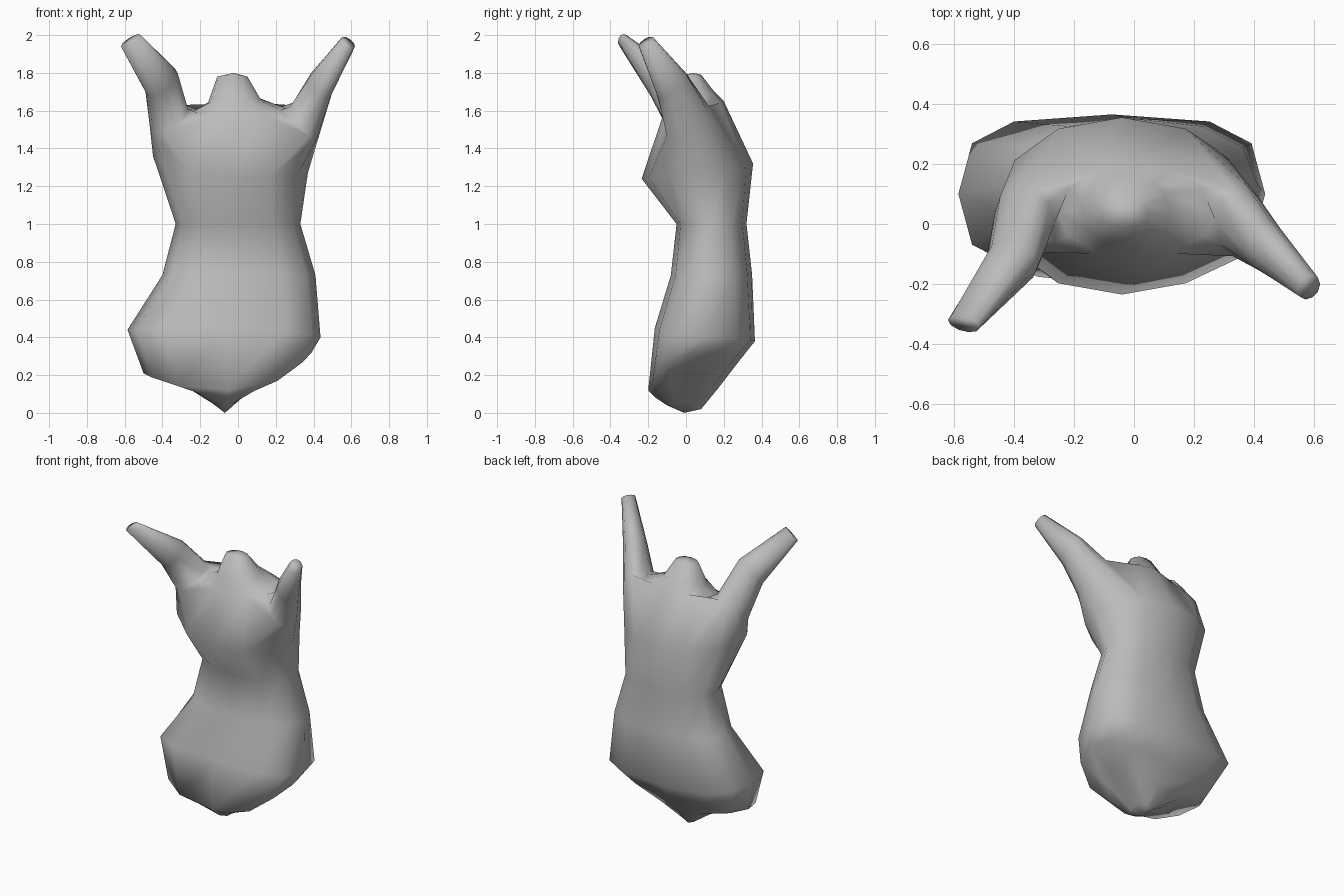
import bpy, bmesh, math
from mathutils import Vector

cube = bpy.data.objects.get("Cube")
if cube:
    bpy.data.objects.remove(cube, do_unlink=True)

skin = bpy.data.materials.new("plain_grey")
skin.use_nodes = True
GREY = (0.5, 0.5, 0.5, 1)
skin.diffuse_color = GREY
skin.node_tree.nodes["Principled BSDF"].inputs["Base Color"].default_value = GREY

SIDES = 12
bm = bmesh.new()


def body_ring(x0, x1, y0, y1, z_left, z_right, z_front, z_back, power=0.85):
    """Closed rounded ring whose height differs on its four sides."""
    ring = []
    for k in range(SIDES):
        t = 2 * math.pi * k / SIDES
        c, s = math.cos(t), math.sin(t)
        px = math.copysign(abs(c) ** power, c)
        py = math.copysign(abs(s) ** power, s)
        x = (x0 + x1) / 2 + (x1 - x0) / 2 * px
        y = (y0 + y1) / 2 + (y1 - y0) / 2 * py
        z = c * c * (z_right if c > 0 else z_left) + s * s * (z_back if s > 0 else z_front)
        ring.append(bm.verts.new((x, y, z)))
    return ring


def arm_ring(outer, inner, v):
    """Elliptical ring from its outer and inner points and a depth vector."""
    outer, inner, v = Vector(outer), Vector(inner), Vector(v)
    u, mid = (outer - inner) / 2, (outer + inner) / 2
    angles = [math.radians(36 * i - 72) for i in range(10)]
    return [bm.verts.new(mid + u * math.cos(a) + v * math.sin(a)) for a in angles]


def bridge(a, b, skip=()):
    n = len(a)
    for k in range(n):
        if k not in skip:
            j = (k + 1) % n
            bm.faces.new((a[k], a[j], b[j], b[k]))


def fan(ring, point):
    tip = bm.verts.new(point)
    for a, b in zip(ring, ring[1:] + ring[:1]):
        bm.faces.new((a, b, tip))


# Torso: crotch, groin, leg line, hips, belly, waist, chest, collar, neck, top
crotch = body_ring(-0.13, -0.01, -0.10, 0.08, 0.05, 0.055, 0.04, 0.02)
groin = body_ring(-0.31, 0.20, -0.16, 0.17, 0.16, 0.225, 0.08, 0.13)
legs = body_ring(-0.50, 0.39, -0.20, 0.27, 0.21, 0.32, 0.12, 0.26, 0.75)
hips = body_ring(-0.585, 0.437, -0.165, 0.365, 0.44, 0.40, 0.45, 0.38, 0.65)
belly = body_ring(-0.40, 0.41, -0.08, 0.35, 0.73, 0.73, 0.73, 0.73)
waist = body_ring(-0.33, 0.33, -0.05, 0.32, 1.0, 1.0, 1.0, 1.0)
chest = body_ring(-0.45, 0.37, -0.235, 0.355, 1.36, 1.27, 1.24, 1.32, 0.95)
collar = body_ring(-0.25, 0.26, -0.12, 0.20, 1.59, 1.61, 1.58, 1.65, 1)
neck = body_ring(-0.16, 0.12, -0.075, 0.15, 1.64, 1.66, 1.66, 1.70)
top = body_ring(-0.11, 0.05, -0.01, 0.08, 1.78, 1.78, 1.79, 1.79)

rings = [crotch, groin, legs, hips, belly, waist, chest, collar, neck, top]
right_cols, left_cols = (10, 11, 0, 1), (4, 5, 6, 7)
for low, high in zip(rings, rings[1:]):
    # Leave the shoulder openings free between chest and collar
    bridge(low, high, right_cols + left_cols if low is chest else ())
fan(crotch, (-0.07, -0.01, 0))
fan(top, (-0.02, 0.04, 1.80))

# Raised arms grown from the shoulder openings: shoulder, elbow, wrist
arms = [
    ((10, 11, 0, 1, 2),
     arm_ring((0.43, 0.02, 1.47), (0.275, 0.0, 1.62), (0, 0.12, 0.06)),
     arm_ring((0.50, -0.06, 1.70), (0.375, -0.09, 1.77), (0, 0.08, 0.06)),
     arm_ring((0.62, -0.20, 1.94), (0.545, -0.22, 1.98), (0, 0.04, 0.025))),
    ((8, 7, 6, 5, 4),
     arm_ring((-0.465, 0.03, 1.50), (-0.265, 0.0, 1.61), (0, 0.11, 0.06)),
     arm_ring((-0.49, -0.11, 1.70), (-0.32, -0.14, 1.80), (0, 0.07, 0.06)),
     arm_ring((-0.62, -0.32, 1.94), (-0.515, -0.345, 2.0), (0, 0.025, 0.02))),
]
for cols, shoulder, elbow, wrist in arms:
    opening = [chest[k] for k in cols] + [collar[k] for k in reversed(cols)]
    bridge(opening, shoulder)
    bridge(shoulder, elbow)
    bridge(elbow, wrist)
    bm.faces.new(wrist)

bmesh.ops.recalc_face_normals(bm, faces=bm.faces)
for f in bm.faces:
    f.smooth = True

mesh = bpy.data.meshes.new("torso_with_arms")
bm.to_mesh(mesh)
bm.free()
mesh.materials.append(skin)
body = bpy.data.objects.new("torso_with_arms", mesh)
bpy.context.collection.objects.link(body)
